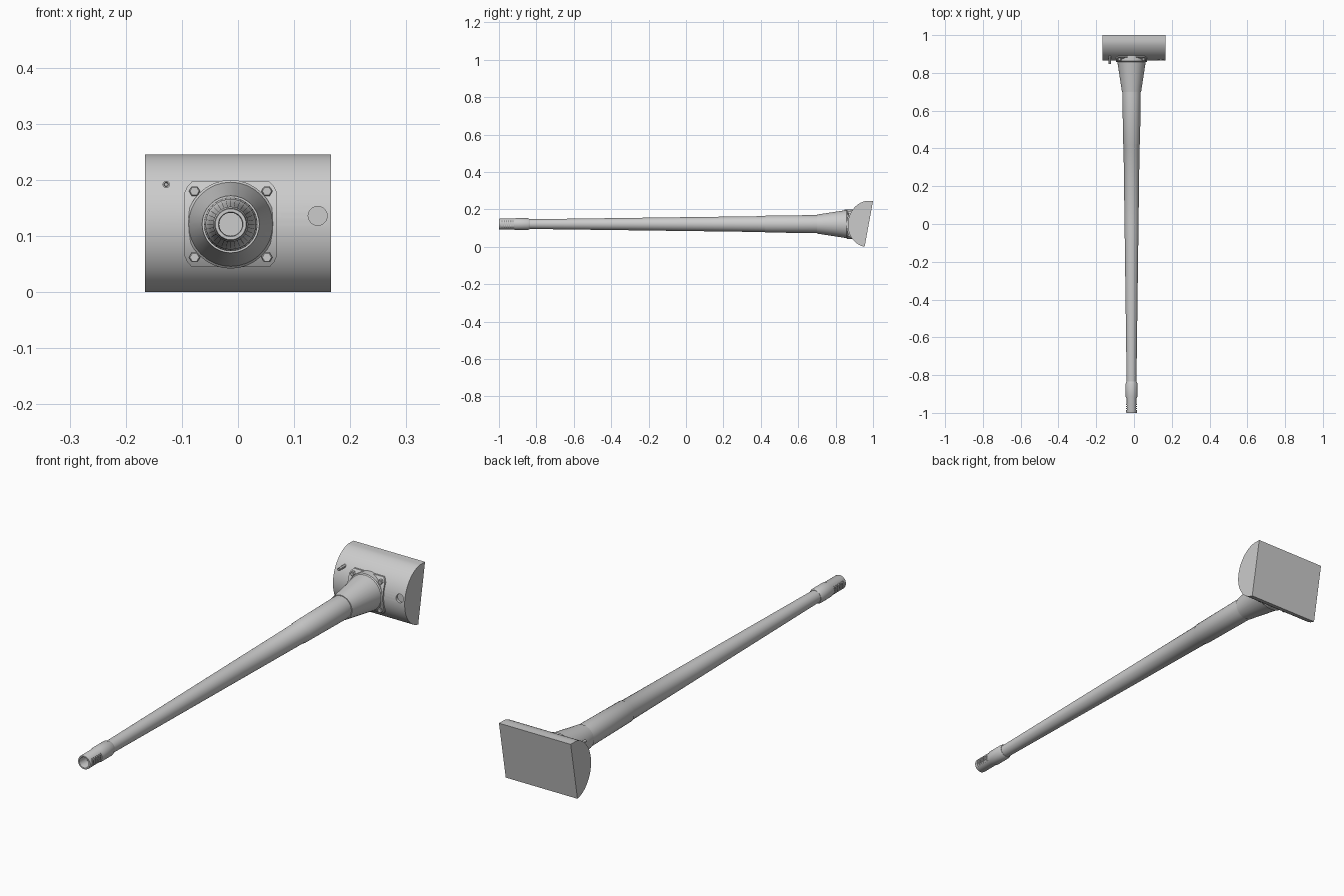
import bpy, bmesh, math
from mathutils import Matrix, Vector

if "Cube" in bpy.data.objects:
    bpy.data.objects.remove(bpy.data.objects["Cube"])

CX, CZ = -0.013, 0.121          # bore axis
grey = bpy.data.materials.new("steel grey")
grey.diffuse_color = (0.6, 0.6, 0.6, 1)
grey.use_nodes = True
grey.node_tree.nodes["Principled BSDF"].inputs["Base Color"].default_value = grey.diffuse_color


def finish(name, bm, angle=30):
    bmesh.ops.recalc_face_normals(bm, faces=bm.faces)
    me = bpy.data.meshes.new(name)
    bm.to_mesh(me)
    bm.free()
    me.materials.append(grey)
    ob = bpy.data.objects.new(name, me)
    bpy.context.collection.objects.link(ob)
    smooth(ob, angle)
    return ob


def smooth(ob, angle=30):
    bpy.ops.object.select_all(action='DESELECT')
    ob.select_set(True)
    bpy.context.view_layer.objects.active = ob
    bpy.ops.object.shade_smooth_by_angle(angle=math.radians(angle))


def lathe(name, profile, n=32, x=CX, z=CZ):
    """Revolve (y, radius) points around an axis along y and cap both ends."""
    bm = bmesh.new()
    rings = []
    for y, r in profile:
        rings.append([bm.verts.new((x + r * math.cos(2 * math.pi * i / n), y,
                                    z + r * math.sin(2 * math.pi * i / n))) for i in range(n)])
    for a, b in zip(rings, rings[1:]):
        for i in range(n):
            j = (i + 1) % n
            bm.faces.new((a[i], a[j], b[j], b[i]))
    bm.faces.new(rings[0])
    bm.faces.new(rings[-1])
    return finish(name, bm)


def add_box(bm, centre, size):
    bmesh.ops.create_cube(bm, size=1, matrix=Matrix.Translation(centre) @ Matrix.Diagonal((*size, 1)))


def cut(ob, cutter):
    """Subtract the cutter, bake the result and remove the cutter."""
    mod = ob.modifiers.new("cut", 'BOOLEAN')
    mod.operation = 'DIFFERENCE'
    mod.solver = 'EXACT'
    mod.object = cutter
    dg = bpy.context.evaluated_depsgraph_get()
    me = bpy.data.meshes.new_from_object(ob.evaluated_get(dg))
    ob.modifiers.clear()
    ob.data = me
    bpy.data.objects.remove(cutter)
    smooth(ob)


# Mantlet: half-oval section with a tilted flat back, extruded along x
TOP, BOTTOM = Vector((1.0, 0.245)), Vector((0.955, 0.0))
MID, HALF = (TOP + BOTTOM) / 2, (TOP - BOTTOM) / 2
OUT = Vector((-HALF.y, HALF.x)).normalized() * 0.112


def arc(t):
    p = MID + HALF * math.cos(t) + OUT * math.sin(t)
    return p.x, min(max(p.y, 0), 0.245)


SECTION = [arc(math.pi * i / 32) for i in range(33)]


def front_y(z):
    """Depth of the mantlet's curved front at height z."""
    for (ya, za), (yb, zb) in zip(SECTION, SECTION[1:]):
        if zb <= z <= za and za > zb:
            return ya + (yb - ya) * (za - z) / (za - zb)
    return 0.95


bm = bmesh.new()
sides = [[bm.verts.new((x, y, z)) for y, z in SECTION] for x in (-0.166, 0.166)]
for s in sides:
    bm.faces.new(s)
for i in range(33):
    j = (i + 1) % 33
    bm.faces.new((sides[0][i], sides[0][j], sides[1][j], sides[1][i]))
mantlet = finish("mantlet", bm)

# Shallow rounded port recess on the mantlet
cut(mantlet, lathe("port_cutter", [(0.80, 0.017), (0.876, 0.017)], 24, 0.142, 0.136))

# Curved mounting plate that follows the mantlet front
bm = bmesh.new()
rows = []
for i in range(17):
    dz = -0.076 + 0.152 * i / 16
    w = 0.082 - max(0, abs(dz) - 0.062) * 0.9
    y = front_y(CZ + dz)
    rows.append([bm.verts.new((CX + sx * w, yy, CZ + dz))
                 for sx, yy in ((-1, y - 0.007), (1, y - 0.007), (1, y + 0.008), (-1, y + 0.008))])
for a, b in zip(rows, rows[1:]):
    for i in range(4):
        j = (i + 1) % 4
        bm.faces.new((a[i], a[j], b[j], b[i]))
bm.faces.new(rows[0])
bm.faces.new(rows[-1])
finish("mounting_plate", bm)

# Hexagonal plate bolts
for sx in (-1, 1):
    for sz in (-1, 1):
        z = CZ + sz * 0.059
        y = front_y(z)
        lathe("plate_bolt", [(y - 0.016, 0.008), (y - 0.014, 0.010), (y + 0.006, 0.010)],
              6, CX + sx * 0.0645, z)

# Sight tube beside the barrel, with a hollow tip
lathe("sight_tube", [(0.858, 0.003), (0.848, 0.004), (0.848, 0.0065), (0.91, 0.0065)], 12, -0.128, 0.192)

# Flared sleeve at the barrel root
lathe("barrel_sleeve", [(0.70, 0.046), (0.70, 0.051), (0.715, 0.053), (0.845, 0.073),
                        (0.858, 0.075), (0.862, 0.079), (0.91, 0.079)])

# Tapered barrel with a slight step at the thicker rear section
lathe("barrel", [(-0.86, 0.0255), (-0.83, 0.026), (0.0, 0.037), (0.42, 0.0425),
                 (0.425, 0.045), (0.68, 0.048), (0.72, 0.048)])

# Muzzle brake with an open bore
muzzle = lathe("muzzle_brake", [(-0.955, 0.0205), (-0.995, 0.0205), (-1.0, 0.022), (-1.0, 0.0275),
                                (-0.996, 0.029), (-0.92, 0.029), (-0.912, 0.0315),
                                (-0.845, 0.0315), (-0.835, 0.027), (-0.835, 0.020)])

# Side vent slots
bm = bmesh.new()
for sx in (-1, 1):
    for i in range(6):
        add_box(bm, (CX + sx * 0.031, -0.983 + i * 0.0115, CZ), (0.014, 0.0055, 0.034))
cut(muzzle, finish("vent_cutter", bm))
